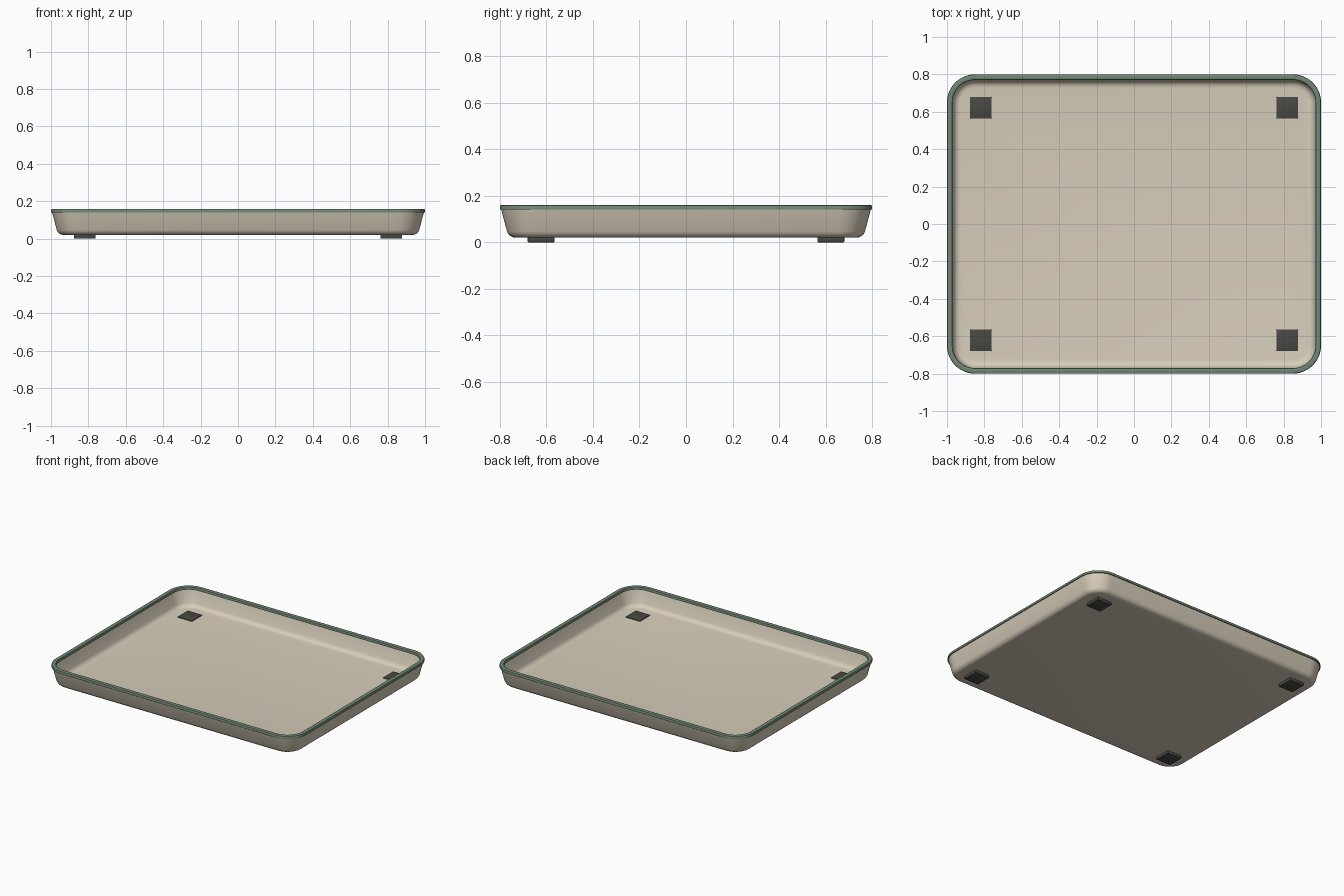
import bpy, bmesh, math

cube = bpy.data.objects.get("Cube")
if cube:
    bpy.data.objects.remove(cube, do_unlink=True)

HALF_X, HALF_Y, RADIUS = 1.0, 0.8, 0.15


def material(name, rgb):
    m = bpy.data.materials.new(name)
    m.use_nodes = True
    color = (*rgb, 1.0)
    m.diffuse_color = color
    bsdf = m.node_tree.nodes["Principled BSDF"]
    bsdf.inputs["Base Color"].default_value = color
    bsdf.inputs["Roughness"].default_value = 0.6
    return m


cream = material("warm cream", (0.68, 0.61, 0.49))
green = material("sage green", (0.165, 0.245, 0.18))
dark = material("dark rubber", (0.065, 0.065, 0.056))


def rounded_outline(inset, z, steps=12):
    """Rounded rectangle points, counter-clockwise, pulled in by inset."""
    r = RADIUS - inset
    points = []
    corners = ((1, 1), (-1, 1), (-1, -1), (1, -1))
    for quarter, (sx, sy) in enumerate(corners):
        for i in range(steps + 1):
            a = (quarter + i / steps) * math.pi / 2
            points.append((sx * (HALF_X - RADIUS) + r * math.cos(a),
                           sy * (HALF_Y - RADIUS) + r * math.sin(a), z))
    return points


def finish(bm, name, mat):
    bmesh.ops.recalc_face_normals(bm, faces=bm.faces)
    mesh = bpy.data.meshes.new(name)
    bm.to_mesh(mesh)
    bm.free()
    mesh.materials.append(mat)
    obj = bpy.data.objects.new(name, mesh)
    bpy.context.collection.objects.link(obj)
    bpy.ops.object.select_all(action="DESELECT")
    obj.select_set(True)
    bpy.context.view_layer.objects.active = obj
    bpy.ops.object.shade_smooth_by_angle(angle=math.radians(35))
    return obj


def sweep(name, profile, mat, closed):
    """Sweep an (inset, z) profile round the outline; cap both ends if open."""
    bm = bmesh.new()
    loops = [[bm.verts.new(p) for p in rounded_outline(*q)] for q in profile]
    pairs = list(zip(loops, loops[1:]))
    if closed:
        pairs.append((loops[-1], loops[0]))
    else:
        bm.faces.new(loops[0])
        bm.faces.new(loops[-1])
    for a, b in pairs:
        n = len(a)
        for i in range(n):
            j = (i + 1) % n
            bm.faces.new((a[i], a[j], b[j], b[i]))
    return finish(bm, name, mat)


# Thin tray with flared walls and a rounded bottom edge
outer = [(0.068, 0.02), (0.055, 0.022), (0.045, 0.027),
         (0.037, 0.035), (0.031, 0.046), (0.005, 0.145)]
inner = [(inset + 0.004, z + 0.003) for inset, z in outer]
sweep("tray_body", outer + inner[::-1], cream, closed=False)

# Soft-edged rim band
rim = [(0.0, 0.141), (0.0, 0.153), (0.002, 0.158), (0.007, 0.16),
       (0.023, 0.16), (0.028, 0.158), (0.03, 0.153), (0.03, 0.141)]
sweep("rim", rim, green, closed=True)


# Four square feet that show through the floor
def foot(name, x, y, size=0.116, height=0.029):
    bm = bmesh.new()
    bmesh.ops.create_cube(bm, size=1)
    for v in bm.verts:
        v.co = (x + v.co.x * size, y + v.co.y * size, (v.co.z + 0.5) * height)
    bmesh.ops.bevel(bm, geom=bm.edges[:], offset=0.004, segments=2,
                    profile=0.5, affect="EDGES")
    finish(bm, name, dark)


for side, sx in (("left", 1), ("right", -1)):
    for end, sy in (("front", -1), ("back", 1)):
        foot(f"{end}_{side}_foot", sx * 0.82, sy * 0.622)
